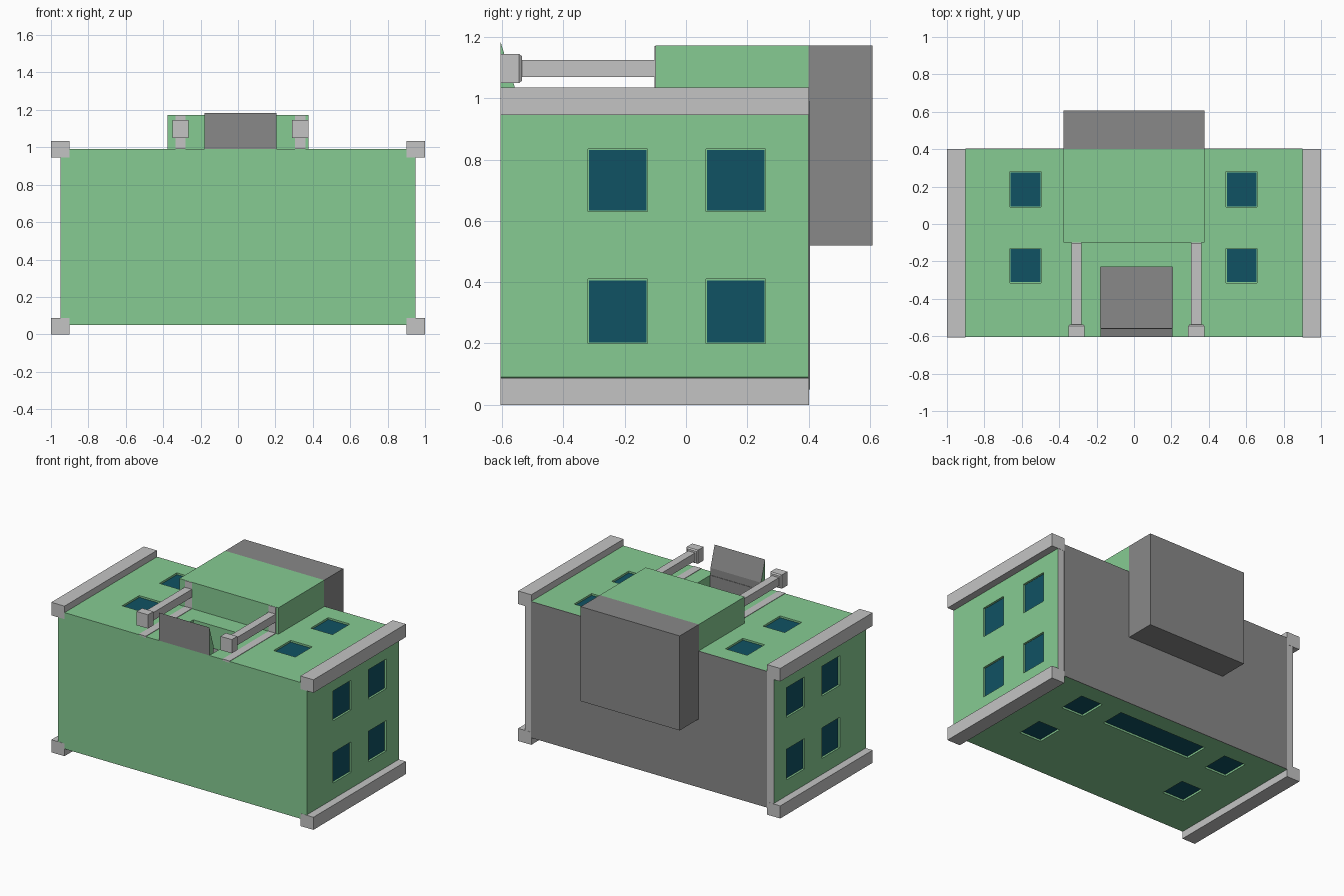
import bpy, bmesh

if "Cube" in bpy.data.objects:
    bpy.data.objects.remove(bpy.data.objects["Cube"])

def mat(name, r, g, b):
    m = bpy.data.materials.new(name)
    m.diffuse_color = (r, g, b, 1)
    m.use_nodes = True
    m.node_tree.nodes["Principled BSDF"].inputs["Base Color"].default_value = m.diffuse_color
    return m

GREEN = mat("green_wall", 0.24, 0.60, 0.29)
LIGHT = mat("light_grey_trim", 0.55, 0.55, 0.55)
DARK = mat("dark_grey_roof", 0.25, 0.25, 0.25)
GLASS = mat("teal_glass", 0.005, 0.085, 0.125)

def make(name, bm, *mats):
    bmesh.ops.recalc_face_normals(bm, faces=bm.faces)
    me = bpy.data.meshes.new(name)
    bm.to_mesh(me)
    bm.free()
    ob = bpy.data.objects.new(name, me)
    bpy.context.collection.objects.link(ob)
    for m in mats:
        me.materials.append(m)
    return ob

def add_box(bm, x0, x1, y0, y1, z0, z1):
    vs = bmesh.ops.create_cube(bm, size=1)["verts"]
    for v in vs:
        v.co = (x1 if v.co.x > 0 else x0, y1 if v.co.y > 0 else y0, z1 if v.co.z > 0 else z0)

def box(name, m, *b):
    bm = bmesh.new()
    add_box(bm, *b)
    return make(name, bm, m)

def prism(bm, pts, off):
    f = bm.faces.new([bm.verts.new(p) for p in pts])
    r = bmesh.ops.extrude_face_region(bm, geom=[f])
    for v in r["geom"]:
        if isinstance(v, bmesh.types.BMVert):
            v.co = [a + b for a, b in zip(v.co, off)]

Y0, Y1, Z0, Z1, W = -0.605, 0.40, 0.05, 0.99, 0.95
MID = 0.013           # entrance centre line
D = 0.014             # window recess depth
DOOR_Z = 0.83         # bottom of the doorway recess
DX0, DX1, DY0, DY1 = -0.18, 0.205, -0.56, -0.23

# main block: chamfered section swept along y
bm = bmesh.new()
sec = [(-W, Z0 + .04), (-W, Z1 - .04), (-W + .05, Z1), (W - .05, Z1),
       (W, Z1 - .04), (W, Z0 + .04), (W - .05, Z0), (-W + .05, Z0)]
prism(bm, [(x, Y0, z) for x, z in sec], (0, Y1 - Y0, 0))
body = make("main_block", bm, GREEN, LIGHT)
for p in body.data.polygons:
    p.material_index = 1 if p.normal.y > 0.9 else 0

# recesses for windows and doorway, with glass plates on their floors
cut, glass = bmesh.new(), bmesh.new()
T = 0.004

def window(axis, side, a0, a1, b0, b1):
    if axis == "x":
        lo, hi = sorted((side * (W - D), side * (W + .1)))
        add_box(cut, lo, hi, a0, a1, b0, b1)
        lo, hi = sorted((side * (W - D), side * (W - D + T)))
        add_box(glass, lo, hi, a0 + .004, a1 - .004, b0 + .004, b1 - .004)
    else:
        f = Z1 if side > 0 else Z0
        lo, hi = sorted((f - side * D, f + side * .1))
        add_box(cut, a0, a1, b0, b1, lo, hi)
        lo, hi = sorted((f - side * D, f - side * (D - T)))
        add_box(glass, a0 + .004, a1 - .004, b0 + .004, b1 - .004, lo, hi)

for s in (-1, 1):
    for y0, y1 in ((-.32, -.125), (.065, .26)):
        for z0, z1 in ((.20, .41), (.63, .835)):
            window("x", s, y0, y1, z0, z1)
    for x in (-.58, .575):
        for y0, y1 in ((-.315, -.13), (.09, .28)):
            window("z", s, x - .083, x + .083, y0, y1)
window("z", -1, -.34, .34, .11, .28)
add_box(cut, DX0, DX1, DY0, DY1, DOOR_Z, Z1 + .02)
make("window_glass", glass, GLASS)
cutter = make("recess_cutter", cut, GREEN)
cutter.hide_render = True
cutter.hide_viewport = True
mod = body.modifiers.new("recesses", "BOOLEAN")
mod.operation = "DIFFERENCE"
mod.object = cutter
mod.solver = "EXACT"

# corner trims
for s in (-1, 1):
    for z0, z1 in ((0, .087), (.945, 1.035)):
        x0, x1 = sorted((s * .9, s * 1.0))
        box("corner_trim", LIGHT, x0, x1, Y0 - .001, Y1 + .001, z0, z1)

# roof panel
box("roof_panel", DARK, -.9, .9, Y1, Y1 + .004, Z0, Z1)

# porch block and its roof cap
box("porch_block", GREEN, -.378, .378, -.10, Y1, Z1 - .02, 1.172)
box("porch_roof", DARK, -.378, .378, Y1, .608, .52, 1.172)

# columns with bases and pilaster stripes
for s in (-1, 1):
    c = MID + s * .32
    box("column", LIGHT, c - .027, c + .027, -.55, -.10, 1.07, 1.125)
    bm = bmesh.new()
    add_box(bm, c - .043, c + .043, Y0, -.545, 1.05, 1.145)
    f = max(bm.faces, key=lambda f: f.calc_center_median().y)
    bmesh.ops.inset_region(bm, faces=[f], thickness=.01, depth=.009)
    make("column_base", bm, LIGHT)
    box("wall_stripe", LIGHT, c - .027, c + .027, Y0, -.10, Z1 - .01, Z1 + .003)
    box("porch_stripe", LIGHT, c - .027, c + .027, -.103, -.09, Z1, 1.171)

# entrance step: wedge with green ends
bm = bmesh.new()
prof = [(Y0, Z1), (Y0, 1.183), (DY0, 1.04), (DY0, Z1)]
prism(bm, [(DX0, y, z) for y, z in prof], (DX1 - DX0, 0, 0))
step = make("entrance_step", bm, DARK, GREEN)
for p in step.data.polygons:
    p.material_index = 1 if abs(p.normal.x) > 0.9 else 0

# door panel and step riser inside the recess
box("door_panel", DARK, DX0, DX1, DY0, DY1, DOOR_Z, DOOR_Z + .004)
box("step_riser", DARK, DX0, DX1, DY0, DY0 + .003, DOOR_Z, Z1)
